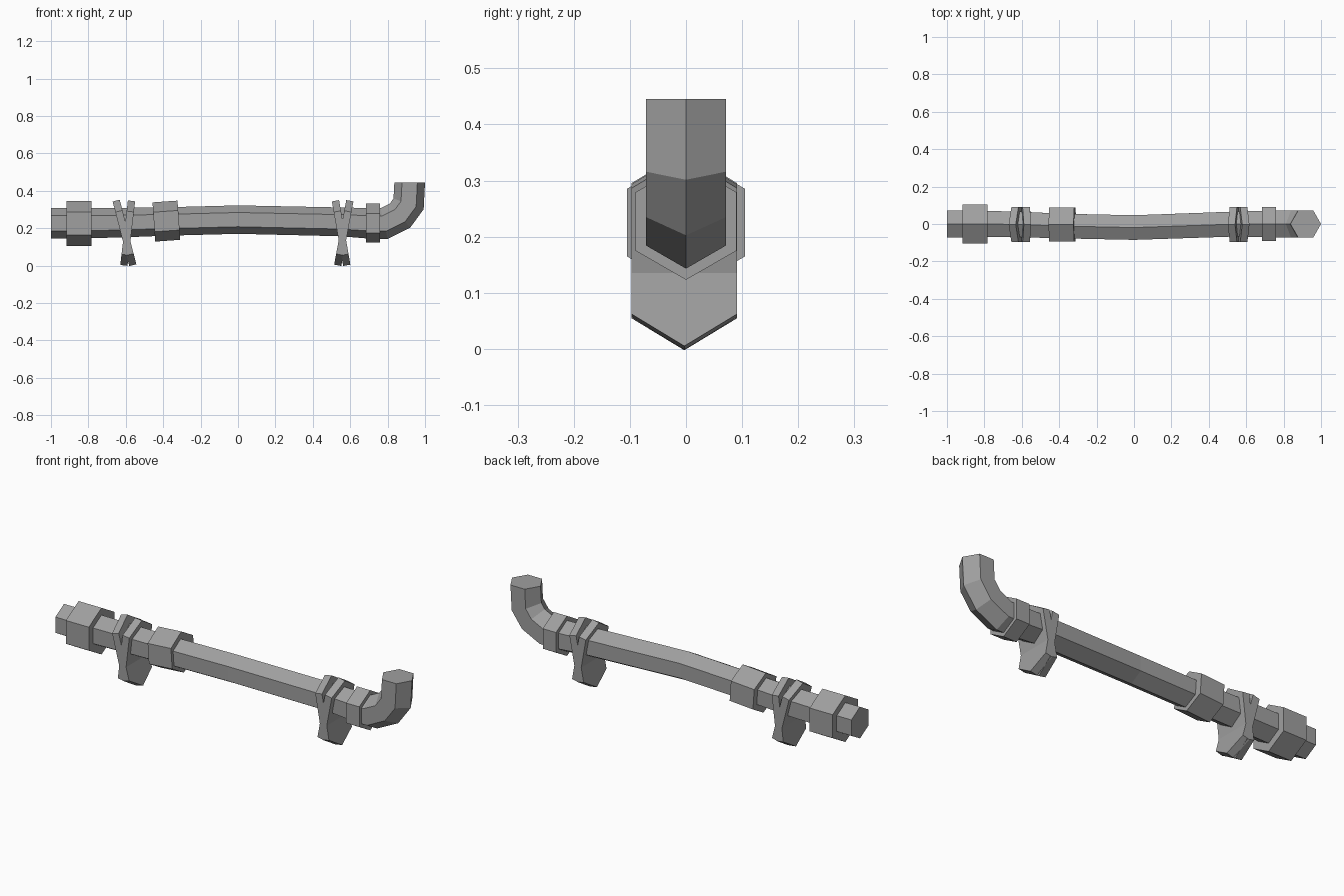
import bpy
import bmesh
from math import sin, cos, tan, atan2, pi
from mathutils import Vector

if "Cube" in bpy.data.objects:
    bpy.data.objects.remove(bpy.data.objects["Cube"], do_unlink=True)

grey = bpy.data.materials.new("pipe grey")
grey.use_nodes = True
colour = (0.35, 0.35, 0.35, 1)
grey.diffuse_color = colour
grey.node_tree.nodes["Principled BSDF"].inputs["Base Color"].default_value = colour


def loft(name, rings):
    """Skin a list of equal rings and cap both ends."""
    bm = bmesh.new()
    loops = [[bm.verts.new(p) for p in ring] for ring in rings]
    n = len(loops[0])
    for a, b in zip(loops, loops[1:]):
        for i in range(n):
            j = (i + 1) % n
            bm.faces.new((a[i], a[j], b[j], b[i]))
    bm.faces.new(loops[0])
    bm.faces.new(loops[-1])
    bmesh.ops.recalc_face_normals(bm, faces=bm.faces)
    mesh = bpy.data.meshes.new(name)
    bm.to_mesh(mesh)
    bm.free()
    mesh.materials.append(grey)
    obj = bpy.data.objects.new(name, mesh)
    bpy.context.collection.objects.link(obj)
    return obj


def hex_ring(x, y, z, radius, angle, stretch=1):
    """Hexagon with a corner on its upper side, turned by angle about y."""
    up = Vector((-sin(angle), 0, cos(angle)))
    side = Vector((0, 1, 0))
    centre = Vector((x, y, z))
    return [centre + radius * (cos(i * pi / 3) * up * stretch + sin(i * pi / 3) * side)
            for i in range(6)]


# Slightly bowed pipe ending in an upturned elbow: x, y, z, radius
path = [(-1, 0, .227, .082), (-.85, 0, .227, .082), (-.62, -.002, .23, .079),
        (-.38, -.011, .236, .076), (0, -.019, .246, .076), (.55, 0, .234, .077),
        (.72, 0, .225, .082), (.781, 0, .225, .082), (.866, 0, .267, .082),
        (.912, 0, .33, .082), (.918, 0, .445, .082)]


def heading(a, b):
    return atan2(b[2] - a[2], b[0] - a[0])


turns = [heading(a, b) for a, b in zip(path, path[1:])]
turns[0] = 0
rings = []
for i, (x, y, z, r) in enumerate(path):
    before = turns[max(i - 1, 0)]
    after = turns[min(i, len(turns) - 1)]
    if i == len(path) - 1:
        before = after = pi / 2
    bend = (after - before) / 2
    rings.append(hex_ring(x, y, z, r, before + bend, 1 / cos(bend)))
loft("pipe", rings)


# Joint collars
def collar(name, x, y, z, radius, half, tilt=0):
    dx, dz = half * cos(tilt), half * sin(tilt)
    loft(name, [hex_ring(x + s * dx, y, z + s * dz, radius, tilt) for s in (-1, 1)])


collar("left_end_collar", -.85, 0, .225, .121, .066)
collar("middle_collar", -.383, -.003, .238, .105, .067, .07)
collar("elbow_collar", .722, 0, .227, .104, .038)


# Pairs of crossed hanger straps
def strap(name, top_x, bottom_x, width=.039):
    height, half_y, slope = .345, .094, .057
    lean = (top_x - bottom_x) / .33
    profile = [(0, height), (half_y, height - slope), (half_y, slope),
               (0, 0), (-half_y, slope), (-half_y, height - slope)]
    tilt = atan2(lean, 1)
    axis = Vector((cos(tilt), 0, -sin(tilt)))
    spine = [Vector((bottom_x + (z - .01) * lean, y - .003, z)) for y, z in profile]
    lift = Vector((0, 0, width / 2 * abs(sin(tilt)) * .5))
    loft(name, [[p + axis * s * width / 2 + lift for p in spine] for s in (-1, 1)])


strap("left_bracket_strap_a", -.65, -.565)
strap("left_bracket_strap_b", -.57, -.609)
strap("right_bracket_strap_a", .522, .58)
strap("right_bracket_strap_b", .597, .535)
